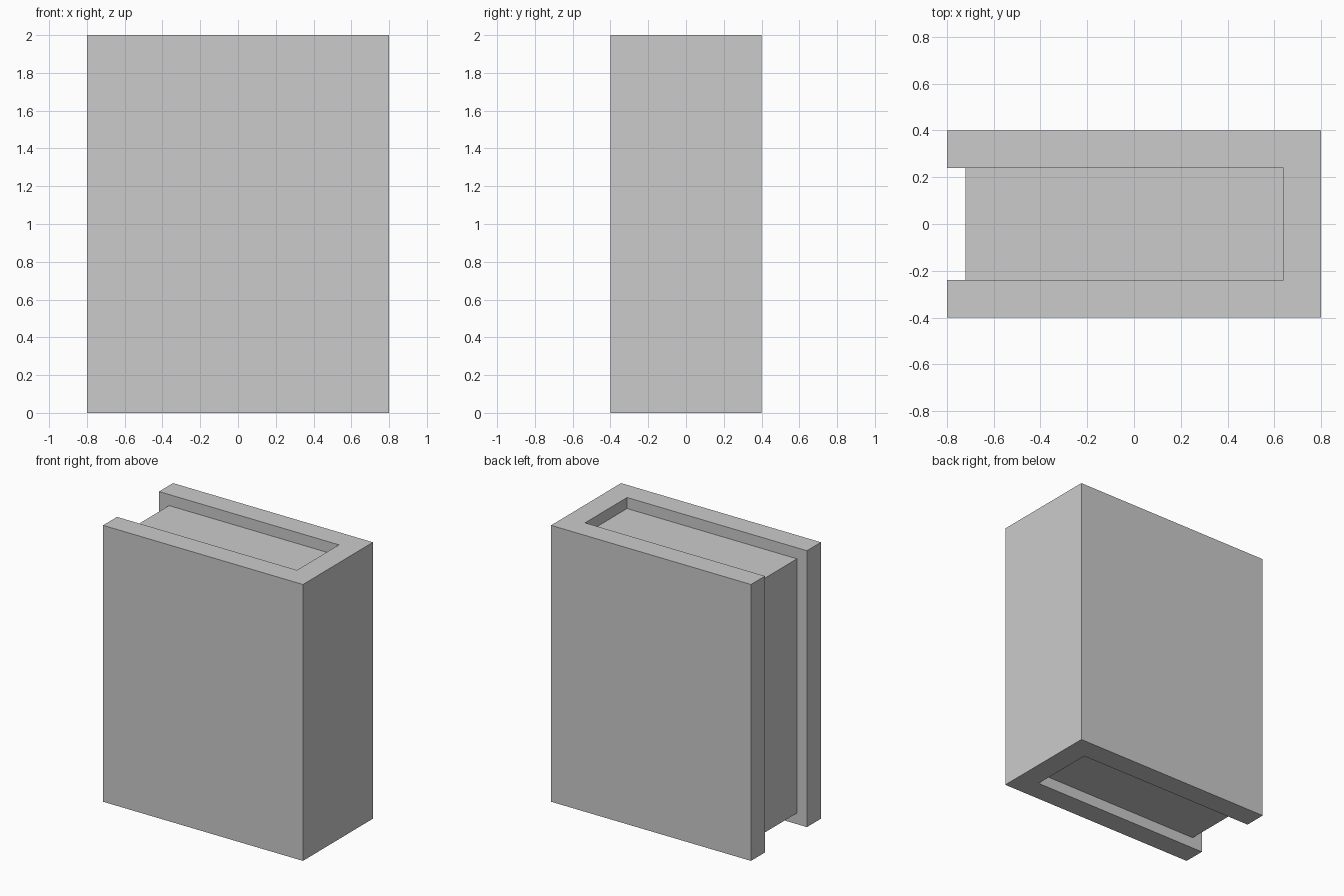
import bpy
import bmesh

if "Cube" in bpy.data.objects:
    bpy.data.objects.remove(bpy.data.objects["Cube"])


def make_material(name, value):
    mat = bpy.data.materials.new(name)
    mat.diffuse_color = (value, value, value, 1.0)
    mat.use_nodes = True
    mat.node_tree.nodes["Principled BSDF"].inputs["Base Color"].default_value = mat.diffuse_color
    return mat


def extruded_profile(name, points, z_low, z_high, mat):
    """Closed prism from a counter-clockwise outline in the xy plane."""
    bm = bmesh.new()
    base = bm.faces.new([bm.verts.new((x, y, z_low)) for x, y in points])
    new = bmesh.ops.extrude_face_region(bm, geom=[base], use_keep_orig=True)["geom"]
    verts = [v for v in new if isinstance(v, bmesh.types.BMVert)]
    bmesh.ops.translate(bm, vec=(0, 0, z_high - z_low), verts=verts)
    bmesh.ops.recalc_face_normals(bm, faces=bm.faces)
    mesh = bpy.data.meshes.new(name)
    bm.to_mesh(mesh)
    bm.free()
    mesh.materials.append(mat)
    obj = bpy.data.objects.new(name, mesh)
    bpy.context.collection.objects.link(obj)
    return obj


grey = make_material("light grey", 0.6)

HALF_X, HALF_Y, HEIGHT = 0.80, 0.40, 2.0
BOARD = 0.16   # thickness of the boards and spine
INSET = 0.08   # how far the pages sit back from the cover edges
inner_y = HALF_Y - BOARD
spine_x = HALF_X - BOARD

# Cover: two boards joined by the spine, one U-shaped outline
extruded_profile("cover", [
    (-HALF_X, -HALF_Y), (HALF_X, -HALF_Y), (HALF_X, HALF_Y), (-HALF_X, HALF_Y),
    (-HALF_X, inner_y), (spine_x, inner_y), (spine_x, -inner_y), (-HALF_X, -inner_y),
], 0.0, HEIGHT, grey)

# Page block, set back from the top, bottom and open edge
extruded_profile("pages", [
    (-HALF_X + INSET, -inner_y), (spine_x, -inner_y),
    (spine_x, inner_y), (-HALF_X + INSET, inner_y),
], INSET, HEIGHT - INSET, grey)
